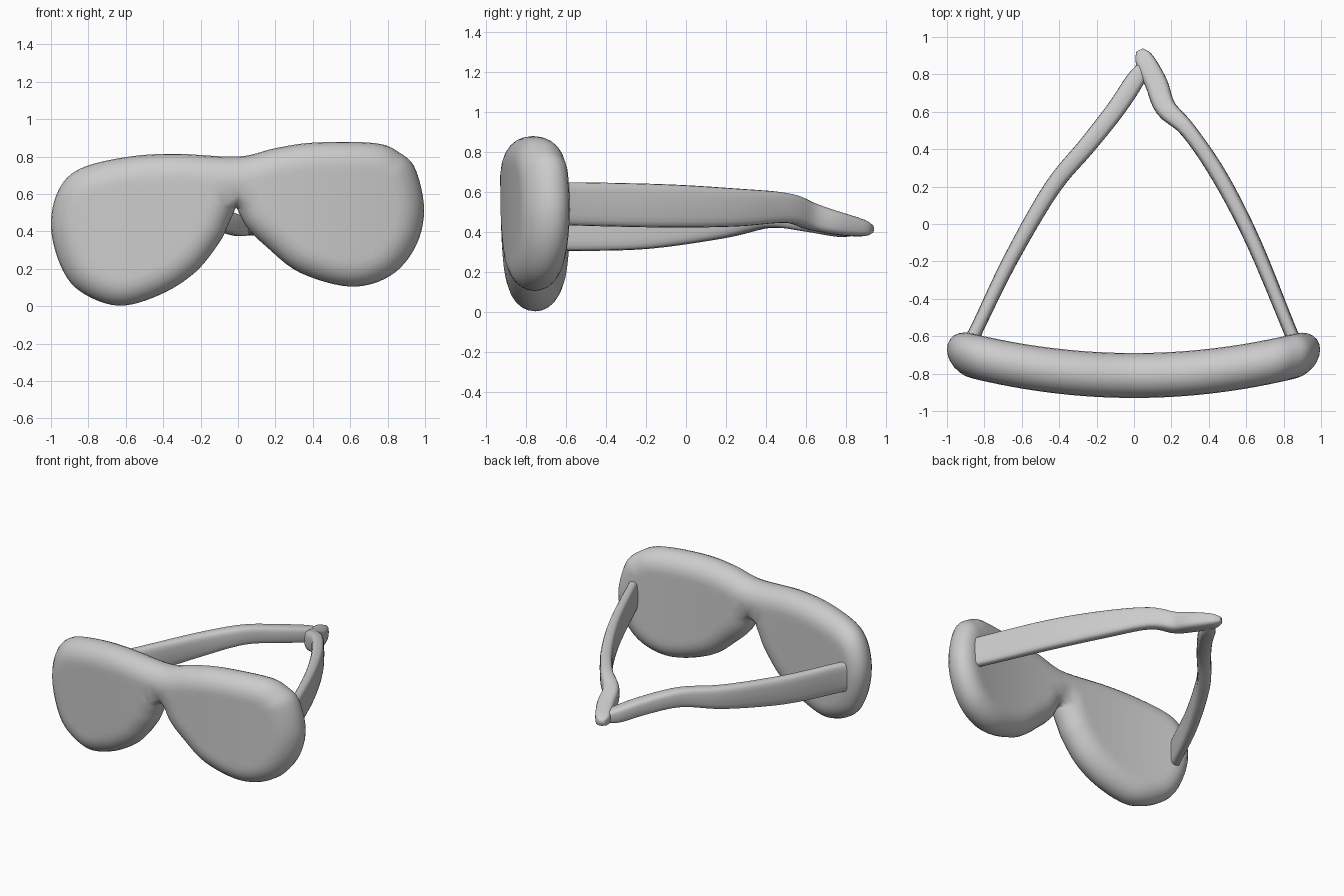
import bpy, bmesh
from math import cos, sin, pi, sqrt, copysign
from mathutils import Vector
from mathutils.geometry import delaunay_2d_cdt

if "Cube" in bpy.data.objects:
    bpy.data.objects.remove(bpy.data.objects["Cube"])


def spline(points, steps):
    """Open Catmull-Rom curve through points of any dimension."""
    p = [Vector(q) for q in points]
    p = [p[0] * 2 - p[1]] + p + [p[-1] * 2 - p[-2]]
    out = []
    for a, b, c, d in zip(p, p[1:], p[2:], p[3:]):
        for i in range(steps):
            t = i / steps
            out.append((b * 2 + (c - a) * t + (a * 2 - b * 5 + c * 4 - d) * t * t
                        + (b * 3 - a - c * 3 + d) * t ** 3) * 0.5)
    return out + [p[-2]]


def make_object(name, bm):
    mesh = bpy.data.meshes.new(name)
    bm.to_mesh(mesh)
    bm.free()
    obj = bpy.data.objects.new(name, mesh)
    bpy.context.collection.objects.link(obj)
    for poly in mesh.polygons:
        poly.use_smooth = True
    return obj


# Front frame: pillow-edged slab over an outline, bowed around the face
NOTCH = (-0.01, 0.53)
outline = spline([
    NOTCH, (0.05, 0.42), (0.15, 0.32), (0.33, 0.18), (0.6, 0.105), (0.81, 0.16),
    (0.945, 0.31), (0.995, 0.51), (0.95, 0.73), (0.865, 0.82), (0.73, 0.872),
    (0.41, 0.875), (0.2, 0.845), (0, 0.80), (-0.34, 0.815), (-0.6, 0.797),
    (-0.845, 0.735), (-0.96, 0.62), (-1.0, 0.43), (-0.95, 0.22), (-0.845, 0.08),
    (-0.64, 0.003), (-0.42, 0.06), (-0.23, 0.18), (-0.1, 0.34), (-0.05, 0.44), NOTCH], 6)[:-1]
THICK, ROUND = 0.12, 0.13


def edge_distance(p):
    best = 9.0
    for i, a in enumerate(outline):
        s = outline[i - 1] - a
        t = max(0.0, min(1.0, (p - a).dot(s) / s.length_squared))
        best = min(best, (a + s * t - p).length)
    return best


def bow(x):
    return -0.81 + 0.14 * x * x


pts = list(outline)
n = len(outline)
for k in range(1, 7):                       # rings that carry the rounded rim
    d = ROUND * (1 - cos(k / 6 * pi / 2))
    for i, p in enumerate(outline):
        t = (outline[(i + 1) % n] - outline[i - 1]).normalized()
        q = p + Vector((-t.y, t.x)) * d
        if edge_distance(q) > d * 0.93:
            pts.append(q)
for i in range(-24, 25):                    # even fill for the lens faces
    for j in range(0, 23):
        q = Vector((i * 0.04, j * 0.04))
        if edge_distance(q) > ROUND * 1.1:
            pts.append(q)
edges = [(i, (i + 1) % n) for i in range(n)]
co, _, tris, *_ = delaunay_2d_cdt(pts, edges, [], 1, 1e-5)
bm = bmesh.new()
front, back = {}, {}
for i in {i for tri in tris for i in tri}:
    x, z = co[i]
    d = edge_distance(co[i])
    h = THICK * sqrt(max(0.0, 1 - (1 - min(d / ROUND, 1)) ** 2))
    front[i] = bm.verts.new((x, bow(x) - h, z))
    back[i] = front[i] if d < 1e-4 else bm.verts.new((x, bow(x) + h, z))
for tri in tris:
    bm.faces.new([front[i] for i in tri])
    if any(back[i] is not front[i] for i in tri):
        bm.faces.new([back[i] for i in reversed(tri)])
bmesh.ops.recalc_face_normals(bm, faces=bm.faces)
make_object("lens_frame", bm)


# Temple arms: rounded-box sections lofted along a path
def arm(name, stations, sides=20):
    """stations: x, y, z, half width, half height"""
    path = spline(stations, 5)
    bm = bmesh.new()
    rings = []
    for i, s in enumerate(path):
        a, b = path[max(i - 1, 0)], path[min(i + 1, len(path) - 1)]
        t = Vector((b[0] - a[0], b[1] - a[1], 0)).normalized()
        side, up, c = Vector((t.y, -t.x, 0)), Vector((0, 0, 1)), Vector(s[:3])
        ring = []
        for k in range(sides):
            u, v = cos(2 * pi * k / sides), sin(2 * pi * k / sides)
            u, v = copysign(abs(u) ** 0.6, u), copysign(abs(v) ** 0.6, v)
            ring.append(bm.verts.new(c + side * u * s[3] + up * v * s[4]))
        rings.append(ring)
    for r, q in zip(rings, rings[1:]):
        for k in range(sides):
            m = (k + 1) % sides
            bm.faces.new((r[k], r[m], q[m], q[k]))
    bm.faces.new(rings[0])
    bm.faces.new(rings[-1])
    bmesh.ops.recalc_face_normals(bm, faces=bm.faces)
    make_object(name, bm)


arm("right_temple_arm", [
    (0.87, -0.65, 0.54, 0.04, 0.10), (0.83, -0.56, 0.54, 0.036, 0.108),
    (0.64, -0.10, 0.53, 0.04, 0.108), (0.46, 0.25, 0.522, 0.043, 0.095),
    (0.29, 0.50, 0.52, 0.043, 0.075), (0.17, 0.62, 0.48, 0.056, 0.07),
    (0.12, 0.75, 0.445, 0.06, 0.06), (0.055, 0.88, 0.42, 0.05, 0.042),
    (0.03, 0.93, 0.415, 0.02, 0.02)])
arm("left_temple_arm", [
    (-0.88, -0.64, 0.41, 0.04, 0.10), (-0.83, -0.54, 0.41, 0.036, 0.105),
    (-0.66, -0.19, 0.415, 0.04, 0.10), (-0.44, 0.19, 0.45, 0.045, 0.082),
    (-0.25, 0.42, 0.485, 0.048, 0.065), (-0.10, 0.61, 0.46, 0.05, 0.06),
    (0.0, 0.76, 0.43, 0.05, 0.055), (0.05, 0.84, 0.42, 0.035, 0.04)])
